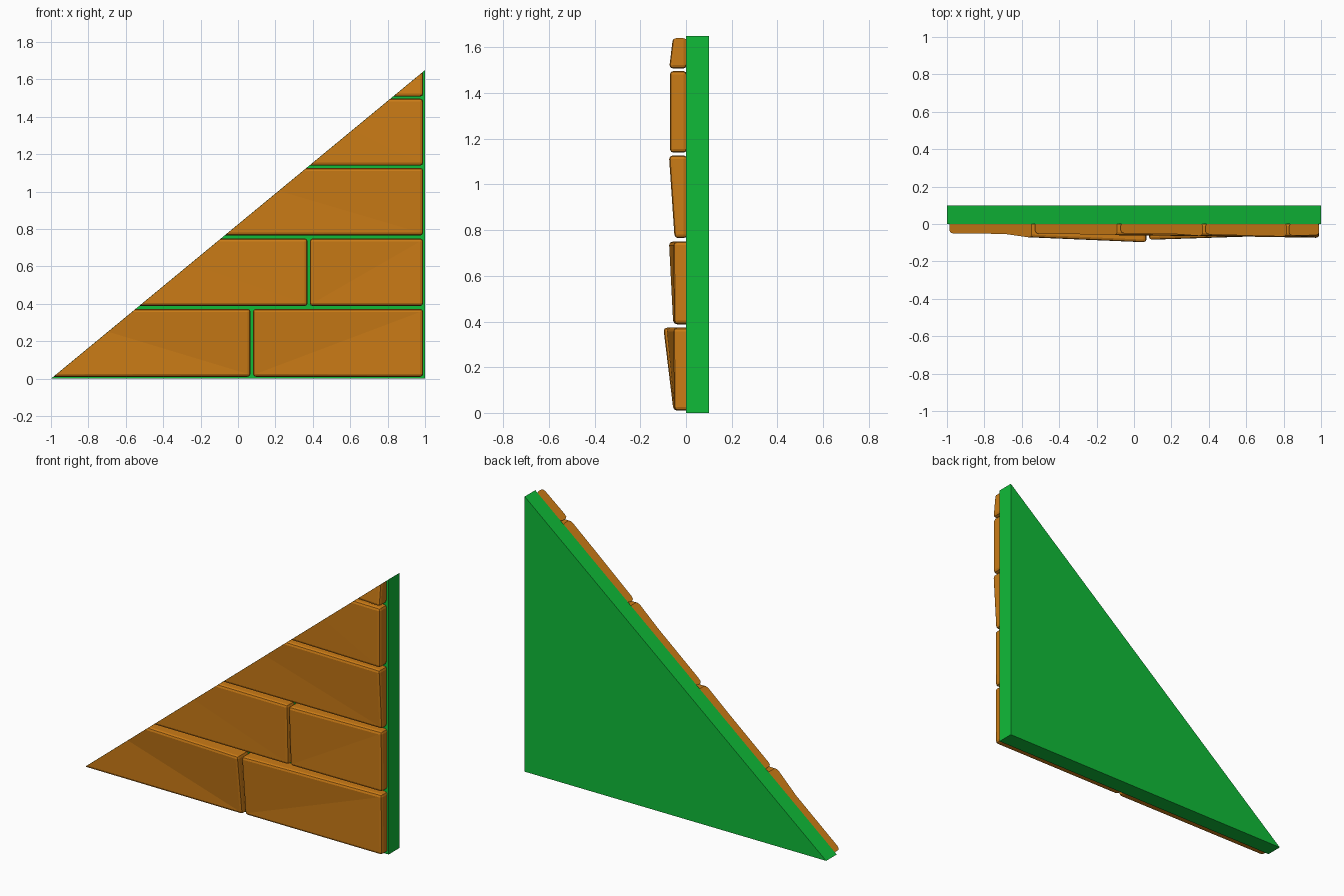
import bpy, bmesh
from mathutils import Vector

if "Cube" in bpy.data.objects:
    bpy.data.objects.remove(bpy.data.objects["Cube"])

HEIGHT = 1.65
SLOPE = HEIGHT / 2


def material(name, color):
    m = bpy.data.materials.new(name)
    m.diffuse_color = (*color, 1)
    m.use_nodes = True
    m.node_tree.nodes["Principled BSDF"].inputs["Base Color"].default_value = m.diffuse_color
    return m


brick_mat = material("brick_orange", (0.6, 0.2, 0.008))
mortar_mat = material("mortar_green", (0.005, 0.5, 0.04))


def finish(name, bm, mat):
    bmesh.ops.recalc_face_normals(bm, faces=bm.faces)
    mesh = bpy.data.meshes.new(name)
    bm.to_mesh(mesh)
    bm.free()
    mesh.materials.append(mat)
    bpy.context.collection.objects.link(bpy.data.objects.new(name, mesh))


def prism(bm, outline, fronts, back):
    """Extruded outline with an individual front depth at each corner."""
    f = [bm.verts.new((x, y, z)) for (x, z), y in zip(outline, fronts)]
    b = [bm.verts.new((x, back, z)) for x, z in outline]
    bm.faces.new(f)
    bm.faces.new(b[::-1])
    n = len(f)
    for i in range(n):
        j = (i + 1) % n
        bm.faces.new((f[j], f[i], b[i], b[j]))


# Triangular mortar slab
bm = bmesh.new()
prism(bm, [(-1, 0), (1, 0), (1, HEIGHT)], [0, 0, 0], 0.1)
finish("mortar_slab", bm, mortar_mat)


# Uneven bevelled brick, sliced flush with the sloping edge
def brick(name, x0, x1, z0, z1, fronts, back):
    bm = bmesh.new()
    prism(bm, [(x0, z0), (x1, z0), (x1, z1), (x0, z1)], fronts, back)
    bmesh.ops.recalc_face_normals(bm, faces=bm.faces)
    bmesh.ops.bevel(bm, geom=bm.edges[:], offset=0.016, segments=2,
                    profile=0.5, affect='EDGES')
    bmesh.ops.triangulate(bm, faces=[f for f in bm.faces if len(f.verts) > 3])
    cut = bmesh.ops.bisect_plane(
        bm, geom=bm.verts[:] + bm.edges[:] + bm.faces[:],
        plane_co=Vector((-0.999, 0, 0)), plane_no=Vector((-SLOPE, 0, 1)),
        clear_outer=True)
    edges = [e for e in bm.edges if e.is_boundary]
    if edges:
        bmesh.ops.holes_fill(bm, edges=edges, sides=0)
    finish(name, bm, brick_mat)


# name, x range, z range, front depth (low left, low right, top right, top left), back
BRICKS = [
    ("brick_row1_left", -1.06, 0.067, 0.01, 0.373, (-.05, -.055, -.1, -.05), .025),
    ("brick_row1_right", 0.08, 0.99, 0.01, 0.373, (-.05, -.052, -.055, -.086), .025),
    ("brick_row2_left", -0.62, 0.372, 0.388, 0.75, (-.052, -.055, -.065, -.055), .025),
    ("brick_row2_right", 0.384, 0.99, 0.388, 0.75, (-.056, -.052, -.055, -.075), .025),
    ("brick_row3", -0.16, 0.99, 0.765, 1.127, (-.05, -.05, -.075, -.055), .006),
    ("brick_row4", 0.29, 0.99, 1.139, 1.497, (-.052, -.071, -.071, -.055), .004),
    ("brick_row5", 0.74, 0.99, 1.508, 1.87, (-.055, -.075, -.03, -.03), .004),
]
for name, x0, x1, z0, z1, fronts, back in BRICKS:
    brick(name, x0, x1, z0, z1, fronts, back)
